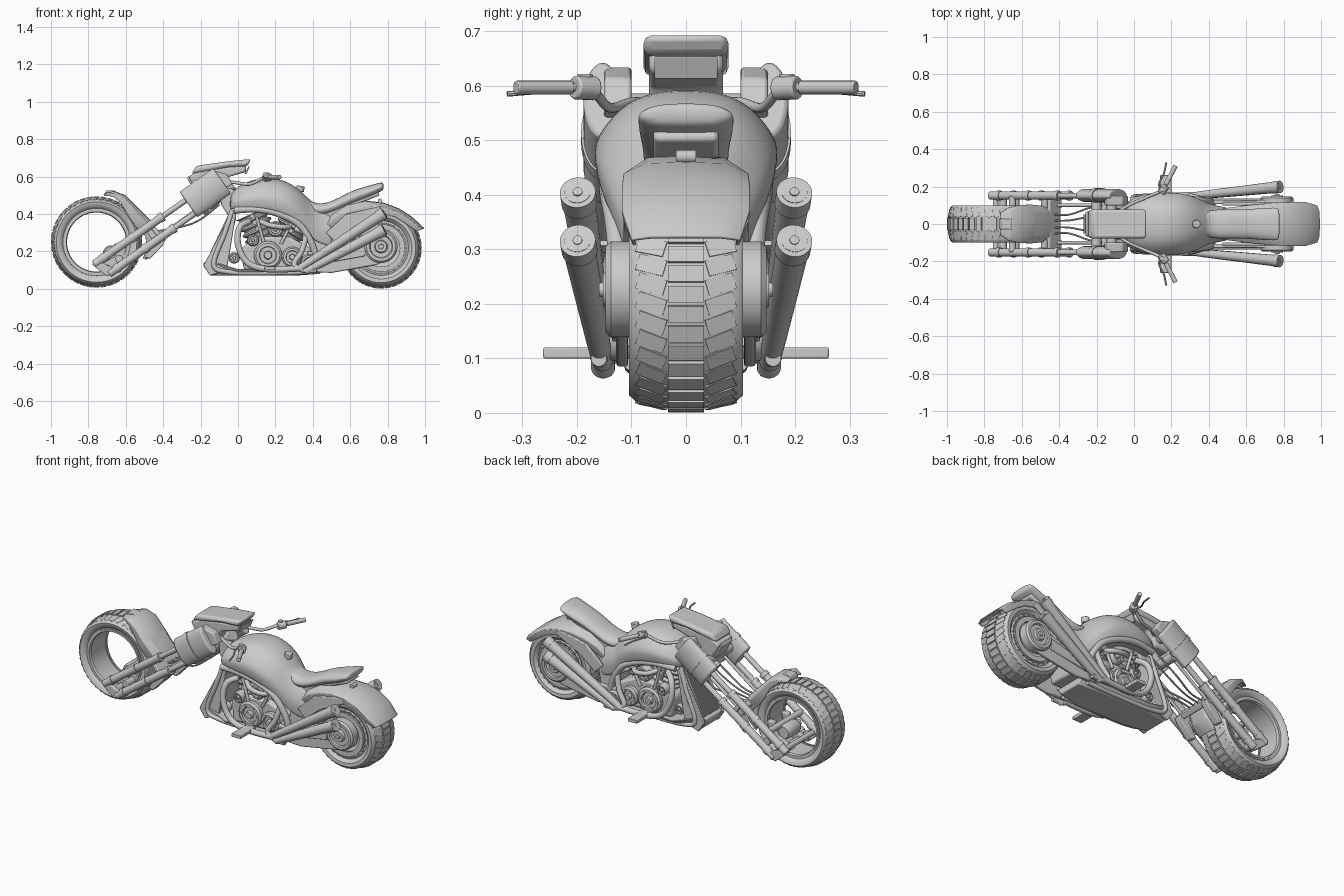
import bpy, bmesh, math
from mathutils import Vector, Matrix

if "Cube" in bpy.data.objects:
    bpy.data.objects.remove(bpy.data.objects["Cube"])

def make(name, verts, faces, bevel=0, sym=False, sub=0, solid=0):
    me = bpy.data.meshes.new(name)
    me.from_pydata([tuple(v) for v in verts], [], faces)
    bm = bmesh.new(); bm.from_mesh(me)
    bmesh.ops.recalc_face_normals(bm, faces=bm.faces)
    bm.to_mesh(me); bm.free()
    o = bpy.data.objects.new(name, me)
    bpy.context.collection.objects.link(o)
    if solid:
        m = o.modifiers.new("thick", 'SOLIDIFY'); m.thickness = solid; m.offset = -1
    if bevel:
        m = o.modifiers.new("bevel", 'BEVEL'); m.width = bevel; m.segments = 2
    if sub:
        m = o.modifiers.new("sub", 'SUBSURF'); m.levels = m.render_levels = sub
    if sym:
        m = o.modifiers.new("mirror", 'MIRROR'); m.use_axis = (False, True, False)
    return o

def skin(name, rings, loop=False, closed=True, caps=True, **kw):
    n, k = len(rings[0]), len(rings)
    f = [(i*n+j, i*n+(j+1) % n, (i+1) % k*n+(j+1) % n, (i+1) % k*n+j)
         for i in range(k if loop else k-1) for j in range(n if closed else n-1)]
    if caps and closed and not loop:
        f += [tuple(range(n)), tuple(range((k-1)*n, k*n))]
    return make(name, [v for r in rings for v in r], f, **kw)

def prism(name, pts, y0, y1, **kw):
    return skin(name, [[(x, y, z) for x, z in pts] for y in (y0, y1)], **kw)

def lathe(name, prof, cx, cz, segs=64, closed=True, **kw):
    """Spin a (y, radius) profile around a sideways axis."""
    rings = [[(cx+r*math.cos(a), y, cz+r*math.sin(a)) for y, r in prof]
             for a in (2*math.pi*i/segs for i in range(segs))]
    return skin(name, rings, loop=True, closed=closed, **kw)

def tube(name, pts, r=.01, n=12, steps=6, flat=1.0, **kw):
    """Round sweep along points (x, y, z[, radius]); flat squeezes it sideways."""
    P = [Vector((*p, r)) if len(p) == 3 else Vector(p) for p in pts]
    if len(P) == 2: steps = 1
    path = []
    for i in range(len(P)-1):
        a, b, c, d = P[max(i-1, 0)], P[i], P[i+1], P[min(i+2, len(P)-1)]
        for s in range(steps):
            t = s/steps
            path.append(.5*(2*b+(c-a)*t+(2*a-5*b+4*c-d)*t*t+(3*b-a-3*c+d)*t**3))
    path.append(P[-1])
    rings, side = [], None
    for i, p in enumerate(path):
        t = (path[min(i+1, len(path)-1)]-path[max(i-1, 0)]).to_3d().normalized()
        if side is None: side = Vector((0, 1, 0)) if abs(t.y) < .9 else Vector((1, 0, 0))
        side = (side-t*side.dot(t)).normalized(); up = t.cross(side)
        rings.append([p.to_3d()+p.w*(side*flat*math.cos(q)+up*math.sin(q))
                      for q in (2*math.pi*j/n for j in range(n))])
    return skin(name, rings, **kw)

def treads(name, cx, cz, R, n, w):
    """Centre and slanted shoulder blocks around a tyre."""
    bm = bmesh.new()
    for i in range(n):
        a = 2*math.pi*i/n
        spin = Matrix.Translation((cx, 0, cz)) @ Matrix.Rotation(a, 4, 'Y')
        step = 2*math.pi*R/n
        for y, wy, tilt, slant, dr, off in ((0, .72*w, 0, 0, -.007, 0), (.68*w, .58*w, .22, .3, -.017, .5), (-.68*w, .58*w, -.22, -.3, -.017, .5)):
            m = spin @ Matrix.Rotation(off*2*math.pi/n, 4, 'Y') @ Matrix.Translation((0, y, R+dr)) \
                @ Matrix.Rotation(-tilt, 4, 'X') @ Matrix.Rotation(slant, 4, 'Z') @ Matrix.Diagonal((step*.8, wy, .014, 1))
            bmesh.ops.create_cube(bm, size=1, matrix=m)
    me = bpy.data.meshes.new(name); bm.to_mesh(me); bm.free()
    bpy.context.collection.objects.link(bpy.data.objects.new(name, me))

def both(half):
    return half + [(-y, r) for y, r in reversed(half)]

# wheels: hubless front, disc rear
FX, FZ, RX, RZ = -.756, .25, .765, .218
lathe("front_tyre", both([(.06, .172), (.078, .178), (.096, .2), (.099, .215), (.085, .228), (.045, .237)]), FX, FZ)
lathe("front_rim", both([(.082, .165), (.082, .18), (.06, .184)]), FX, FZ)
lathe("front_rim_lip", [(.07, .158), (.086, .162), (.086, .172), (.07, .172)], FX, FZ, sym=True)
treads("front_tread", FX, FZ, .244, 40, .088)
lathe("rear_tyre", both([(.06, .135), (.085, .145), (.103, .165), (.105, .185), (.09, .199), (.045, .21)]), RX, RZ)
treads("rear_tread", RX, RZ, .217, 36, .092)
lathe("rear_rim", both([(.07, .001), (.07, .1), (.08, .115), (.09, .135), (.085, .15), (.05, .15)]), RX, RZ, closed=False)
lathe("rear_brake_ring", [(.088, .1), (.1, .1), (.1, .128), (.088, .128)], RX, RZ, sym=True)
for i in range(24):
    a = i*math.pi/12
    x, z = RX+.135*math.cos(a), RZ+.135*math.sin(a)
    tube("rear_rim_bolt", [(x, .08, z), (x, .1, z)], .006, n=6, sym=True)

# fenders: chamfered channel swept around a wheel
def fender(name, cx, cz, stations):
    rings = []
    for x, z, w, d in stations:
        u = Vector((cx-x, 0, cz-z)).normalized()
        rings.append([Vector((x, k*w, z))+u*d*e for k, e in
                      ((-.97, 1), (-1, .35), (-.65, .04), (0, 0), (.65, .04), (1, .35), (.97, 1))])
    skin(name, rings, closed=False, solid=.008, bevel=.003)
fender("rear_fender", RX, RZ, [(.44, .33, .08, .04), (.5, .4, .09, .07), (.58, .45, .1, .1), (.68, .472, .108, .09), (.78, .46, .115, .06),
                               (.86, .43, .118, .05), (.93, .385, .118, .05), (.995, .325, .1, .045)])
fender("front_fender", FX, FZ, [(-.715, .512, .06, .015), (-.66, .522, .09, .03), (-.6, .5, .102, .05), (-.53, .43, .104, .07), (-.46, .36, .098, .09),
                                (-.415, .29, .08, .08), (-.44, .21, .07, .05), (-.49, .155, .06, .02)])
prism("fender_fin", [(-.72, .5), (-.705, .525), (-.66, .525), (-.63, .5)], -.03, .03, bevel=.004)

# twin fork legs, clamp housings and lower lugs
for k, (a, b) in enumerate((((-.77, .13), (-.12, .585)), ((-.69, .08), (-.07, .515)))):
    A, B = Vector((a[0], .152, a[1])), Vector((b[0], .152, b[1]))
    tube("fork_slider", [A, A.lerp(B, .55)], .022, n=18, bevel=.003, sym=True)
    tube("fork_stanchion", [A.lerp(B, .5), B], .015, n=16, sym=True)
    for t in (.06, .3, .54):
        tube("fork_collar", [A.lerp(B, t), A.lerp(B, t+.03)], .026, n=18, sym=True)
prism("fork_lug", [(-.78, .13), (-.76, .155), (-.66, .11), (-.665, .085), (-.7, .065)], .135, .168, bevel=.005, sym=True)
prism("fork_bridge", [(-.5, .325), (-.475, .345), (-.385, .265), (-.4, .235), (-.47, .16), (-.5, .17), (-.45, .25)], .085, .13, bevel=.005, sym=True)
prism("fork_brace", [(-.47, .33), (-.45, .34), (-.39, .27), (-.41, .25)], -.15, .15, bevel=.005)
h0, h1 = Vector((-.265, .153, .45)), Vector((-.085, .153, .577))
tube("fork_housing", [h0, h1], .084, n=28, flat=.42, bevel=.008, sym=True)
tube("housing_band", [h0.lerp(h1, .38), h0.lerp(h1, .5)], .088, n=28, flat=.45, sym=True)
prism("housing_top", [(-.16, .59), (-.14, .635), (-.06, .615), (-.03, .56), (-.08, .53)], .1, .15, bevel=.006, sym=True)
for x, z in ((-.2, .5), (-.12, .56), (-.16, .44)):
    tube("triple_clamp", [(x, -.14, z), (x, .14, z)], .026, n=16)
tube("steering_neck", [(-.2, 0, .42), (-.03, 0, .56)], .035, n=20, bevel=.004)
prism("neck_bracket", [(-.1, .55), (-.02, .53), (.03, .44), (-.04, .37), (-.09, .45)], -.05, .05, bevel=.01)
for y in (.03, .08):
    tube("control_cable", [(-.1, y, .45), (-.22, y+.01, .36), (-.36, y*.6, .32), (-.5, y*.8, .3)], .005, n=8, sym=True)
tube("steering_link", [(-.42, .1, .28), (-.17, .1, .46)], .009, sym=True)

# front brake and rim carrier inside the wheel
lathe("front_brake", [(-.06, .001), (-.06, .035), (-.045, .042), (.045, .042), (.06, .035), (.06, .001)], -.68, .19, segs=24, closed=False)
for x, z, r in ((-.7, .11, .02), (-.635, .16, .022), (-.65, .225, .018), (-.74, .135, .015)):
    tube("brake_cross_pin", [(x, -.15, z), (x, .15, z)], r, n=14, bevel=.003)
prism("rim_carrier", [(-.76, .12), (-.69, .085), (-.61, .16), (-.59, .25), (-.63, .25), (-.66, .17)], .05, .085, bevel=.006, sym=True)

# headlight and instrument pod
prism("headlight_body", [(-.265, .6), (-.2, .635), (.04, .665), (.045, .625), (-.06, .595), (-.09, .51), (-.21, .5)], -.068, .068, bevel=.012)
prism("headlight_hood", [(-.25, .615), (-.222, .658), (-.05, .682), (.07, .694), (.05, .655), (-.05, .65)], -.078, .078, bevel=.014)
prism("instrument_screen", [(.035, .615), (.055, .655), (.062, .654), (.045, .612)], -.058, .058, bevel=.002)
prism("headlight_lens", [(-.272, .59), (-.262, .605), (-.215, .51), (-.225, .505)], -.05, .05, bevel=.003)

# handlebars, grips, levers
tube("handlebar", [(-.09, .06, .57), (-.03, .1, .57), (.06, .14, .56), (.13, .17, .59), (.165, .2, .597), (.22, .31, .597)], .009, sym=True)
tube("grip", [(.17, .21, .597), (.222, .312, .597)], .0125, n=16, bevel=.002, sym=True)
tube("grip_control", [(.145, .165, .595), (.17, .205, .597)], .022, n=14, bevel=.004, sym=True)
tube("hand_lever", [(.14, .18, .6), (.135, .22, .595), (.16, .27, .59), (.172, .328, .585)], .005, n=8, sym=True)
tube("fluid_pot", [(.15, .185, .59), (.15, .185, .622)], .014, n=14, bevel=.002, sym=True)

# tank and seat: lofted sections
def body(name, stations, shape):
    rings = [[(x, k*w, zb+(zt-zb)*e) for k, e in shape+[(-k, e) for k, e in reversed(shape) if k]]
             for x, zb, zt, w in stations]
    o = skin(name, rings, sub=2)
    for p in o.data.polygons: p.use_smooth = True
body("fuel_tank", [(-.045, .42, .49, .1), (-.02, .42, .535, .135), (.07, .425, .58, .165), (.17, .415, .595, .17), (.27, .385, .57, .165), (.35, .325, .51, .135),
                   (.405, .24, .445, .105), (.49, .22, .42, .09), (.51, .22, .41, .085)],
     [(0, .12), (.8, .1), (.93, 0), (1, .3), (1, .5), (.72, .85), (.4, 1), (0, 1.03)])
body("seat", [(.36, .43, .5, .04), (.385, .4, .47, .07), (.44, .385, .45, .08), (.52, .41, .475, .078), (.61, .455, .528, .08),
              (.7, .485, .552, .088), (.76, .52, .57, .09), (.78, .53, .568, .085)],
     [(0, 0), (.7, 0), (1, .35), (.98, .65), (.65, .95), (0, 1)])
prism("seat_base", [(.42, .39), (.55, .46), (.74, .53), (.76, .5), (.66, .46), (.5, .36)], -.06, .06, bevel=.01)
tube("tank_cap", [(.33, 0, .52), (.335, 0, .55)], .022, n=20, bevel=.003)
tube("tail_lamp", [(.76, -.018, .47), (.76, .018, .47)], .012)

# frame, radiator, belly pan
tube("frame_arch", [(-.02, .125, .42), (.1, .14, .425), (.22, .14, .4), (.33, .13, .34), (.4, .12, .23), (.42, .11, .12)], .018, sym=True)
tube("frame_down_rail", [(-.03, .09, .42), (-.07, .1, .3), (-.13, .1, .13), (-.05, .1, .09), (.15, .1, .085), (.4, .1, .09)], .013, sym=True)
prism("radiator", [(-.04, .4), (-.01, .38), (-.07, .14), (-.15, .14)], -.085, .085, bevel=.004)
prism("radiator_side", [(-.035, .41), (-.01, .4), (-.06, .1), (-.15, .07), (-.185, .125)], .08, .1, bevel=.004, sym=True)
for i in range(17):
    y = -.072+.009*i
    prism("radiator_fin", [(-.05, .4), (-.04, .4), (-.145, .15), (-.17, .15)], y-.0018, y+.0018)
rings = [[(x, -w, zt), (x, -w*.7, zb), (x, w*.7, zb), (x, w, zt)] for x, zb, zt, w in
         ((-.185, .12, .14, .075), (-.147, .072, .15, .1), (.0, .07, .105, .13), (.3, .07, .105, .13), (.44, .08, .12, .1))]
skin("belly_pan", rings, bevel=.005)
prism("foot_peg", [(.14, .1), (.14, .12), (.2, .12), (.2, .1)], .12, .262, bevel=.003, sym=True)
prism("rear_frame_block", [(.38, .12), (.4, .3), (.5, .36), (.53, .3), (.5, .12)], -.08, .08, bevel=.01)

# engine: crankcase, finned V cylinders, covers
prism("crankcase", [(.03, .1), (.02, .22), (.1, .28), (.27, .28), (.39, .22), (.4, .1)], -.095, .095, bevel=.015)
for a, b in (((.15, .22), (.07, .4)), ((.23, .22), (.32, .38))):
    A, B = Vector((a[0], 0, a[1])), Vector((b[0], 0, b[1]))
    tube("engine_cylinder", [(*A.lerp(B, i/24), .09 if i % 4 < 2 else .074) for i in range(25)], n=24, steps=1)
    for k in (-.06, 0, .06):
        C = A.lerp(B, .75+k*3)
        tube("cylinder_head_bolt", [(C.x, .06, C.z), (C.x, .105, C.z)], .013, n=10, sym=True)
for x, z, r, y in ((.16, .18, .075, .125), (.29, .17, .055, .13), (.2, .32, .042, .115), (-.02, .165, .03, .1), (.38, .14, .045, .145), (.08, .26, .032, .12)):
    lathe("engine_cover", [(.07, r), (y-.01, r), (y, r*.85), (y, r*.62), (y-.012, r*.58), (y-.012, r*.3), (y+.006, r*.25), (y+.006, .001)], x, z, segs=32, closed=False, sym=True)
    for i in range(6):
        c = Vector((x+r*.74*math.cos(i*math.pi/3), y-.004, z+r*.74*math.sin(i*math.pi/3)))
        tube("cover_bolt", [c, c+Vector((0, .008, 0))], r*.09, n=6, sym=True)
tube("pushrod_front", [(.14, .1, .24), (.1, .1, .38)], .009, sym=True)
tube("pushrod_rear", [(.23, .1, .24), (.29, .1, .36)], .009, sym=True)
tube("intake_pipe", [(.12, .09, .36), (.17, .125, .34), (.24, .125, .33), (.28, .09, .33)], .014, sym=True)

# exhausts, both sides
tube("exhaust_header_front", [(.06, .08, .36), (.01, .12, .33), (0, .14, .24), (.05, .145, .14), (.16, .15, .105), (.35, .155, .11)], .017, sym=True)
tube("exhaust_header_rear", [(.31, .08, .32), (.36, .12, .29), (.34, .14, .2), (.3, .15, .13), (.35, .155, .1), (.42, .16, .1)], .015, sym=True)
for x0, z0, zt in ((.33, .11, .4), (.36, .092, .312)):
    A, B = Vector((x0, .153, z0)), Vector((.775, .198, zt))
    tube("exhaust_muffler", [(*A, .018), (*A.lerp(B, .2), .022), (*B, .031)], n=20, steps=3, sym=True)
    d = (B-A).normalized()
    tube("exhaust_tip", [(*(B-d*.03), .033), (*(B+d*.008), .033), (*(B+d*.008+d*.002), .024), (*(B-d*.02), .019)], n=24, steps=1, sym=True)
    tube("exhaust_core", [B, B+d*.012], .009, n=10, sym=True)

# swingarm and rear hub covers
prism("swingarm", [(.37, .2), (.4, .09), (.5, .085), (.74, .128), (.83, .165), (.85, .23), (.82, .29), (.75, .305), (.68, .275), (.5, .2)], .106, .128, bevel=.006, sym=True)
prism("swingarm_rib", [(.42, .17), (.43, .13), (.68, .175), (.68, .24)], .12, .136, bevel=.004, sym=True)
lathe("rear_hub_cover", [(.09, .088), (.138, .088), (.148, .078), (.148, .062), (.138, .058), (.138, .035), (.152, .03), (.152, .014), (.16, .012), (.16, .001)],
      RX, RZ+.008, segs=40, closed=False, sym=True)
prism("rear_strut", [(.47, .3), (.58, .4), (.76, .44), (.78, .41), (.62, .33), (.52, .25)], .098, .115, bevel=.005, sym=True)

bpy.ops.object.select_all(action='DESELECT')
for o in bpy.context.collection.objects:
    if "sub" not in o.modifiers and "tread" not in o.name:
        o.select_set(True); bpy.context.view_layer.objects.active = o
bpy.ops.object.shade_smooth_by_angle(angle=math.radians(35))
